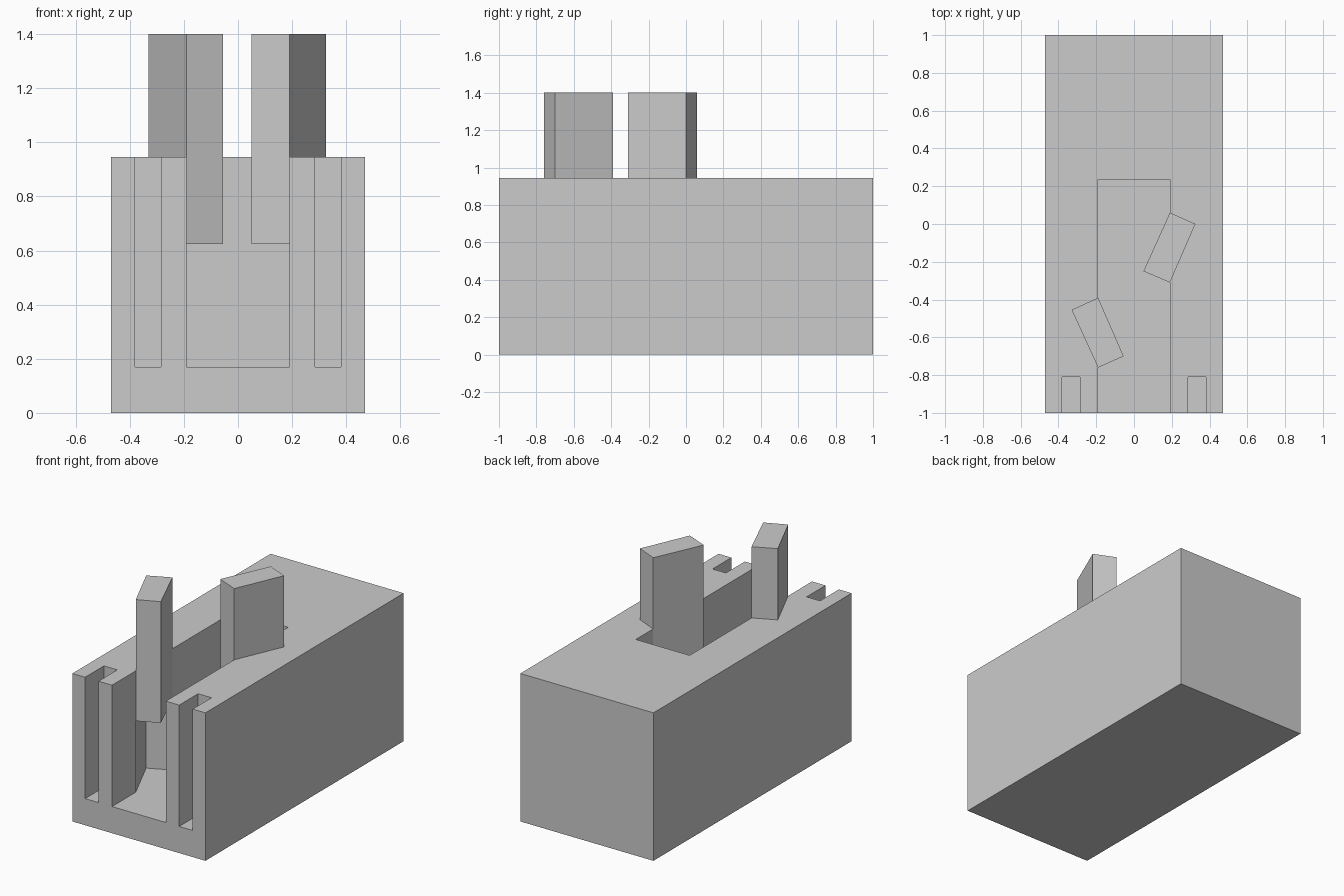
import bpy
import bmesh

cube = bpy.data.objects.get("Cube")
if cube:
    bpy.data.objects.remove(cube)

grey = bpy.data.materials.new("plain grey")
grey.use_nodes = True
grey.diffuse_color = (0.6, 0.6, 0.6, 1)
grey.node_tree.nodes["Principled BSDF"].inputs["Base Color"].default_value = (0.6, 0.6, 0.6, 1)


def prism(name, outlines, bottom, top):
    """Extrude one or more plan outlines between two heights."""
    bm = bmesh.new()
    for outline in outlines:
        face = bm.faces.new([bm.verts.new((x, y, bottom)) for x, y in outline])
        moved = bmesh.ops.extrude_face_region(bm, geom=[face])["geom"]
        verts = [v for v in moved if isinstance(v, bmesh.types.BMVert)]
        bmesh.ops.translate(bm, verts=verts, vec=(0, 0, top - bottom))
    bmesh.ops.recalc_face_normals(bm, faces=bm.faces)
    mesh = bpy.data.meshes.new(name)
    bm.to_mesh(mesh)
    bm.free()
    mesh.materials.append(grey)
    obj = bpy.data.objects.new(name, mesh)
    bpy.context.collection.objects.link(obj)
    return obj


def rect(x0, x1, y0, y1):
    return [(x0, y0), (x1, y0), (x1, y1), (x0, y1)]


FLOOR, RIM, WALL = 0.17, 0.945, 0.19

# Plan outlines of the two angled flaps
left_flap = [(0.05, -0.25), (WALL, -0.31), (0.325, 0), (WALL, 0.06)]
right_flap = [(-0.055, -0.70), (-WALL, -0.39), (-0.33, -0.455), (-WALL, -0.76)]

# Block with a channel, flap pockets in its walls, and two front slots
block = prism("block", [rect(-0.47, 0.47, -1, 1)], 0, RIM)
channel = ([(-WALL, -1.1), (WALL, -1.1)] + left_flap[1:]
           + [(WALL, 0.235), (-WALL, 0.235)] + right_flap[1:])
slots = [rect(0.285, 0.38, -1.1, -0.81), rect(-0.38, -0.285, -1.1, -0.81)]
cutter = prism("channel_cutter", [channel] + slots, FLOOR, RIM + 0.2)
cutter.hide_render = True

cut = block.modifiers.new("cut", "BOOLEAN")
cut.operation = "DIFFERENCE"
cut.solver = "EXACT"
cut.object = cutter
bpy.context.view_layer.objects.active = block
bpy.ops.object.modifier_apply(modifier=cut.name)
bpy.data.objects.remove(cutter)

# Flaps standing in the pockets above the channel floor
prism("left_flap", [left_flap], 0.625, 1.4)
prism("right_flap", [right_flap], 0.625, 1.4)
